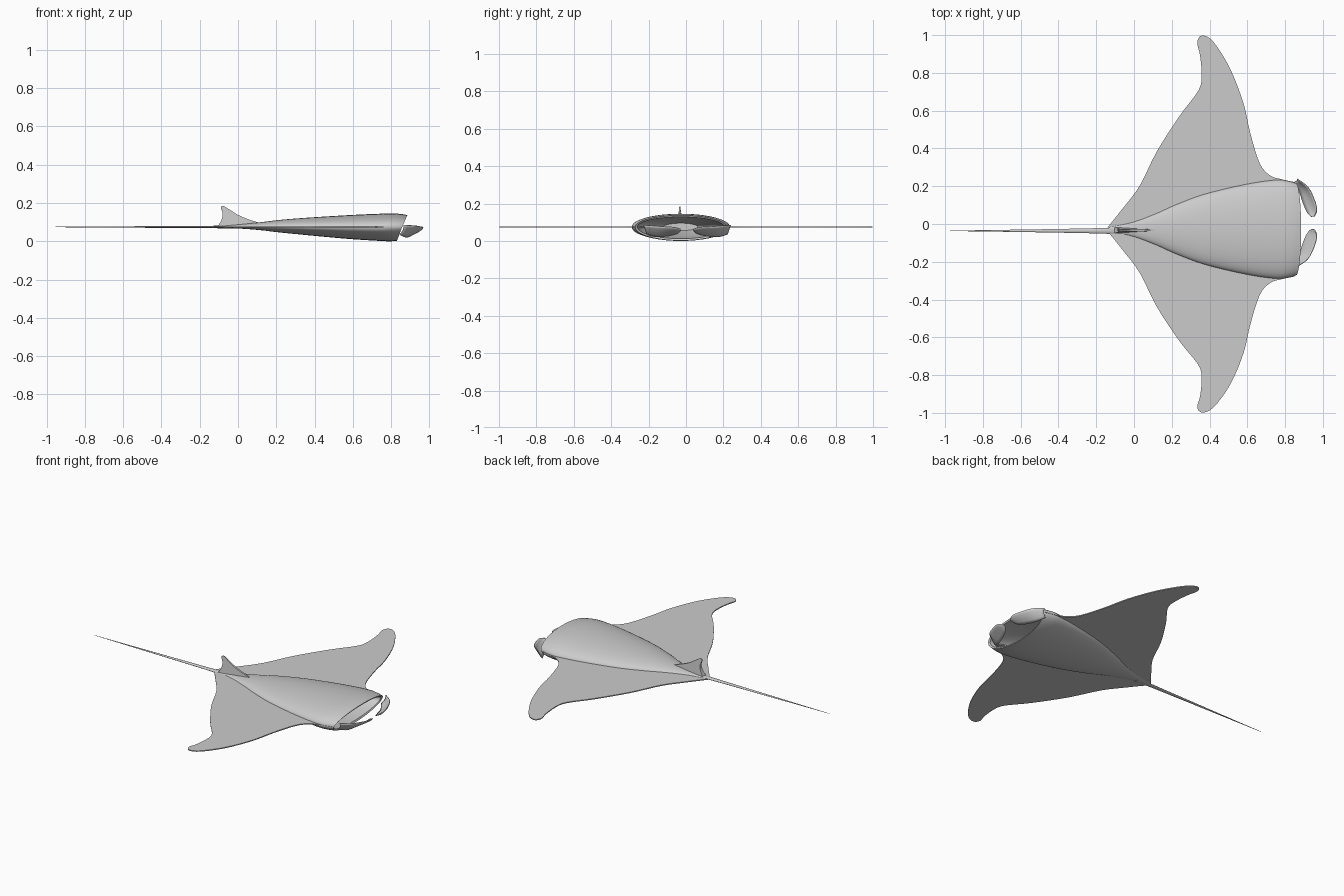
import bpy, bmesh, math
from mathutils import Vector

if "Cube" in bpy.data.objects:
    bpy.data.objects.remove(bpy.data.objects["Cube"])

MID_Z = 0.075
MID_Y = -0.028

skin = bpy.data.materials.new("pale grey skin")
skin.use_nodes = True
COLOUR = (0.6, 0.6, 0.6, 1)
skin.diffuse_color = COLOUR
skin.node_tree.nodes["Principled BSDF"].inputs["Base Color"].default_value = COLOUR


def smooth_path(points, steps=4):
    """Catmull-Rom spline through points of any dimension."""
    pts = [Vector(p) for p in points]
    pts = [2 * pts[0] - pts[1]] + pts + [2 * pts[-1] - pts[-2]]
    path = []
    for a, b, c, d in zip(pts, pts[1:], pts[2:], pts[3:]):
        for i in range(steps):
            t = i / steps
            path.append(0.5 * (2 * b + (c - a) * t + (2 * a - 5 * b + 4 * c - d) * t * t
                               + (3 * b - a - 3 * c + d) * t ** 3))
    return path + [pts[-2]]


def finish(name, bm, angle=40):
    bmesh.ops.recalc_face_normals(bm, faces=bm.faces)
    mesh = bpy.data.meshes.new(name)
    bm.to_mesh(mesh)
    bm.free()
    mesh.materials.append(skin)
    obj = bpy.data.objects.new(name, mesh)
    bpy.context.collection.objects.link(obj)
    bpy.ops.object.select_all(action='DESELECT')
    obj.select_set(True)
    bpy.context.view_layer.objects.active = obj
    bpy.ops.object.shade_smooth_by_angle(angle=math.radians(angle))
    return obj


def loft(name, rings, angle=40):
    """Skin a list of closed rings and cap both ends."""
    bm = bmesh.new()
    loops = [[bm.verts.new(p) for p in ring] for ring in rings]
    n = len(loops[0])
    for low, high in zip(loops, loops[1:]):
        for i in range(n):
            j = (i + 1) % n
            bm.faces.new((low[i], low[j], high[j], high[i]))
    bm.faces.new(loops[0])
    bm.faces.new(loops[-1])
    return finish(name, bm, angle)


def body_ring(x, half_width, top, bottom, slant=0.0, sides=40):
    ring = []
    for i in range(sides):
        a = math.tau * i / sides
        c, s = math.cos(a), math.sin(a)
        height = top - MID_Z if s > 0 else MID_Z - bottom
        ring.append((x - slant * (1 - s) / 2, MID_Y + half_width * c, MID_Z + height * s))
    return ring


# Body: broad hollow head tapering to the tail root (x, half width, top, bottom)
stations = smooth_path([
    (-0.13, 0.012, 0.081, 0.069), (0, 0.04, 0.088, 0.067), (0.12, 0.085, 0.1, 0.058),
    (0.22, 0.13, 0.112, 0.046), (0.37, 0.185, 0.124, 0.032), (0.6, 0.238, 0.138, 0.013),
    (0.77, 0.262, 0.145, 0.003), (0.84, 0.256, 0.144, 0.0), (0.885, 0.244, 0.137, 0.002)])
rings = [body_ring(x, w, t, b, 0.055 * max(0, (x - 0.3) / 0.585)) for x, w, t, b in stations]
# Mouth cavity continues inward from the lip
rings += [body_ring(0.88, 0.232, 0.128, 0.012, 0.055),
          body_ring(0.8, 0.222, 0.126, 0.018, 0.04),
          body_ring(0.68, 0.18, 0.115, 0.03, 0.02),
          body_ring(0.58, 0.09, 0.095, 0.055)]
loft("body", rings)

# Tail: long thin whip
tail = smooth_path([(-0.05, 0.022, 0.008), (-0.16, 0.015, 0.006),
                    (-0.5, 0.008, 0.004), (-0.975, 0.001, 0.001)])
loft("tail", [[(x, -0.036 + w * math.cos(math.tau * i / 8), MID_Z + h * math.sin(math.tau * i / 8))
               for i in range(8)] for x, w, h in tail])

# Wings: thin swept plates, mirrored, with the root hidden in the body
edge = smooth_path([
    (-0.14, 0.01), (-0.06, 0.11), (0.03, 0.23), (0.12, 0.41), (0.24, 0.595), (0.34, 0.725),
    (0.358, 0.8), (0.35, 0.9), (0.335, 0.965), (0.36, 0.998), (0.42, 0.968), (0.51, 0.835),
    (0.58, 0.66), (0.615, 0.51), (0.665, 0.35), (0.72, 0.285), (0.78, 0.265), (0.85, 0.25)])
outline = [(p.x, p.y) for p in edge] + [(0.8, 0.2), (0.5, 0.1), (0.1, 0)]
for side, label in ((1, "left"), (-1, "right")):
    sheets = [[(x, side * y + MID_Y * (1 - y ** 4), MID_Z + dz) for x, y in outline]
              for dz in (-0.003, 0.003)]
    loft(label + "_wing", sheets)

# Dorsal fin: upright blade, thicker at the base
fin = smooth_path([(0.13, 0.092), (0.06, 0.113), (0, 0.138), (-0.04, 0.163), (-0.075, 0.184),
                   (-0.09, 0.176), (-0.08, 0.145), (-0.085, 0.115), (-0.105, 0.078)])
fin.append(Vector((0.08, 0.078)))
loft("dorsal_fin", [[(x, -0.033 + s * (0.002 + 0.13 * (0.19 - z) * max(0, 0.14 - x) / 0.25), z)
                     for x, z in fin] for s in (-1, 1)], 60)

# Head lobes: curled strips reaching forward from the mouth corners
outer_edge = smooth_path([(0.865, 0.232, 0.085), (0.92, 0.19, 0.082), (0.952, 0.13, 0.077),
                          (0.968, 0.07, 0.073), (0.955, 0.036, 0.066)])
inner_edge = smooth_path([(0.845, 0.215, 0.035), (0.875, 0.165, 0.022), (0.895, 0.105, 0.026),
                          (0.917, 0.055, 0.038), (0.937, 0.033, 0.056)])
for side, label in ((1, "left"), (-1, "right")):
    bm = bmesh.new()
    rows = []
    for a, b in zip(outer_edge, inner_edge):
        row = []
        for k in range(6):
            p = a.lerp(b, k / 5)
            p.x += 0.008 * math.sin(math.pi * k / 5)
            p.y = side * p.y + 0.006
            row.append(bm.verts.new(p))
        rows.append(row)
    for r, q in zip(rows, rows[1:]):
        for k in range(5):
            bm.faces.new((r[k], r[k + 1], q[k + 1], q[k]))
    lobe = finish(label + "_head_lobe", bm)
    shell = lobe.modifiers.new("thickness", 'SOLIDIFY')
    shell.thickness = 0.005
    shell.offset = 0
